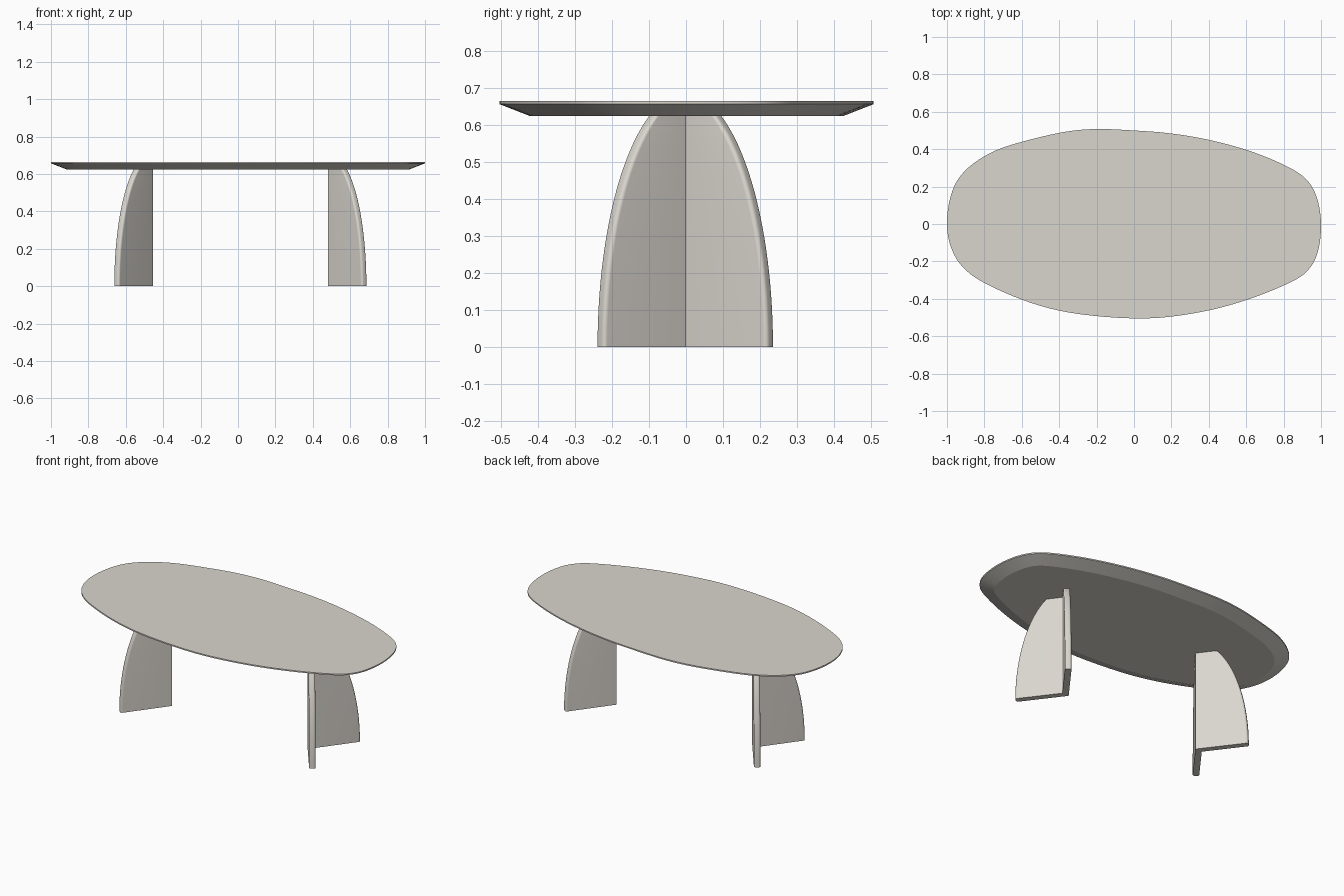
import bpy, bmesh, math
from mathutils import Vector

if "Cube" in bpy.data.objects:
    bpy.data.objects.remove(bpy.data.objects["Cube"])

mat = bpy.data.materials.new("warm_light_grey")
mat.diffuse_color = (0.70, 0.67, 0.62, 1)
mat.use_nodes = True
mat.node_tree.nodes["Principled BSDF"].inputs["Base Color"].default_value = mat.diffuse_color


def loft(name, rings):
    """Skin a stack of equal closed rings, cap both ends, shade smooth by angle."""
    bm = bmesh.new()
    rows = [[bm.verts.new(p) for p in r] for r in rings]
    n = len(rows[0])
    for a, b in zip(rows, rows[1:]):
        for i in range(n):
            j = (i + 1) % n
            bm.faces.new((a[i], a[j], b[j], b[i]))
    bm.faces.new(rows[0])
    bm.faces.new(rows[-1])
    bmesh.ops.recalc_face_normals(bm, faces=bm.faces)
    me = bpy.data.meshes.new(name)
    bm.to_mesh(me)
    bm.free()
    me.materials.append(mat)
    ob = bpy.data.objects.new(name, me)
    bpy.context.collection.objects.link(ob)
    bpy.ops.object.select_all(action='DESELECT')
    ob.select_set(True)
    bpy.context.view_layer.objects.active = ob
    bpy.ops.object.shade_smooth_by_angle(angle=math.radians(18))
    return ob


# Table top: slightly irregular oval, undercut edge
ctrl = [(-1, 0), (-.985, .13), (-.94, .24), (-.85, .33), (-.71, .405), (-.5, .465),
        (-.34, .497), (-.19, .508), (0, .5), (.19, .485), (.4, .45), (.62, .39),
        (.81, .312), (.92, .24), (.978, .14), (1, 0), (.985, -.14), (.94, -.235),
        (.85, -.305), (.62, -.4), (.36, -.47), (.06, -.505), (-.29, -.482),
        (-.55, -.422), (-.8, -.315), (-.92, -.225), (-.98, -.12)]
P = [Vector(c) for c in ctrl]
outline = []
for i in range(len(P)):
    a, b, c, d = (P[(i + k) % len(P)] for k in (-1, 0, 1, 2))
    for s in range(5):
        t = s / 5
        outline.append(0.5 * (2 * b + (c - a) * t + (2 * a - 5 * b + 4 * c - d) * t * t
                              + (3 * b - a - 3 * c + d) * t ** 3))


def inset(points, dist):
    out = []
    for i, p in enumerate(points):
        tan = (points[(i + 2) % len(points)] - points[i - 2]).normalized()
        out.append(p + Vector((tan.y, -tan.x)) * dist)   # outline runs clockwise
    return out


def at(points, z):
    return [(p.x, p.y, z) for p in points]


loft("table_top", [at(inset(outline, 0.082), 0.625), at(outline, 0.657), at(outline, 0.665)])

# Legs: V-shaped panels, apex toward the middle, curved rounded outer edges
APEX, THICK, R, CX, CY = 0.4675, 0.037, 0.012, 0.0125, -0.002
U, N = Vector((0.6, 0.8)), Vector((0.8, -0.6))


def leg_ring(z, side):
    s = 0.303 * math.sqrt(1 - (z / 0.69) ** 2)
    wing = []
    for k in range(7):      # corner on the convex face
        a = math.radians(15 * k)
        wing.append((s - R + R * math.sin(a), R - R * math.cos(a)))
    for k in range(7):      # corner on the concave face
        a = math.radians(15 * k)
        wing.append((s - R + R * math.cos(a), THICK - R + R * math.sin(a)))
    pts = [Vector((APEX, 0)) + U * q + N * t for q, t in wing]
    ring = [Vector((APEX, 0))] + pts + [Vector((APEX + THICK / 0.8, 0))]
    ring += [Vector((p.x, -p.y)) for p in reversed(pts)]
    return [(CX + side * p.x, CY + p.y, z) for p in ring]


for side, name in ((-1, "left_leg"), (1, "right_leg")):
    loft(name, [leg_ring(0.627 * i / 24, side) for i in range(25)])
